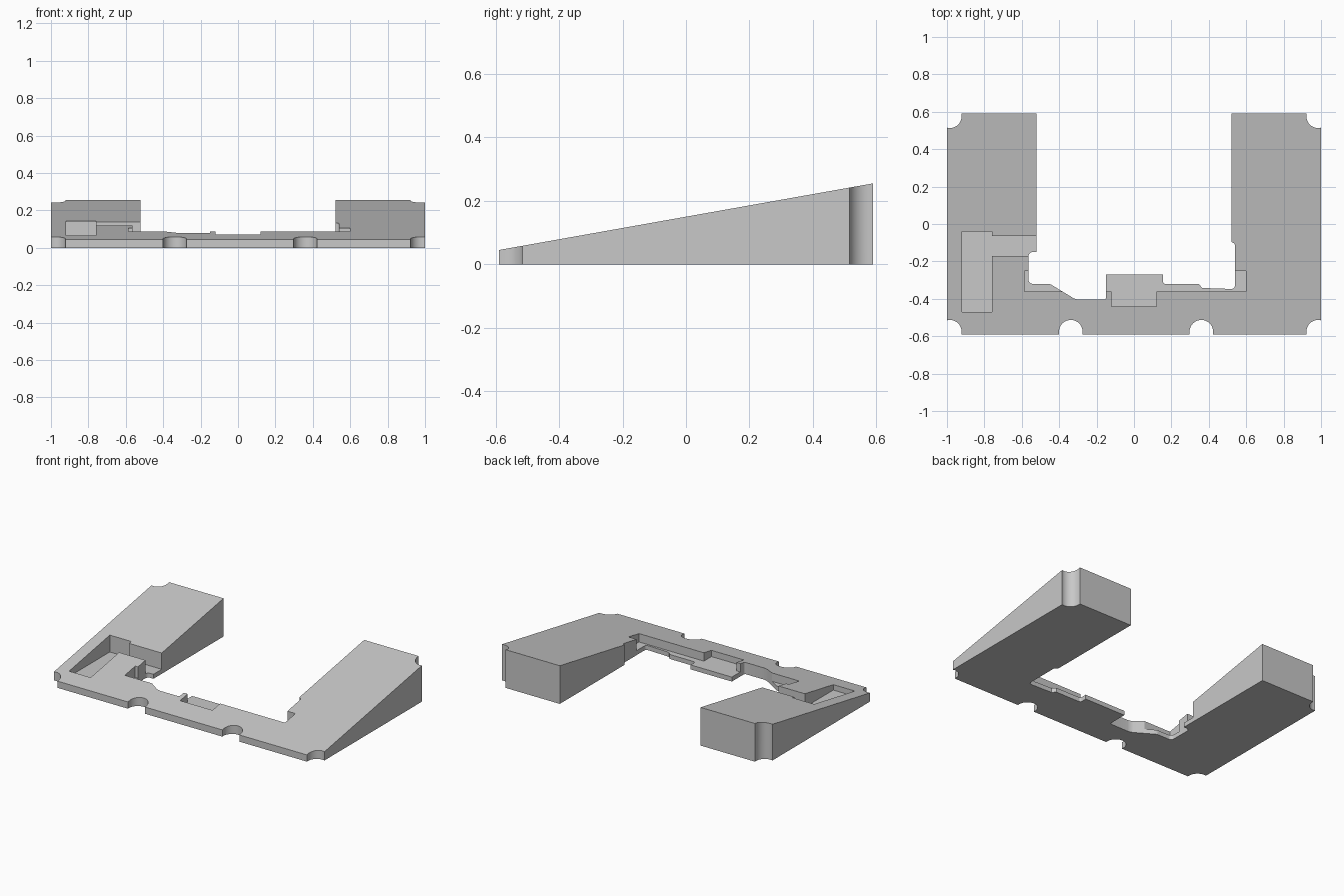
import bpy, bmesh, math
from mathutils import Vector

if "Cube" in bpy.data.objects:
    bpy.data.objects.remove(bpy.data.objects["Cube"], do_unlink=True)

grey = bpy.data.materials.new("Light grey")
grey.use_nodes = True
colour = (0.58, 0.58, 0.58, 1)
grey.diffuse_color = colour
grey.node_tree.nodes["Principled BSDF"].inputs["Base Color"].default_value = colour

BACK, FRONT = 0.59, -0.59
FLOOR = 0.03


def slope(y):
    return 0.045 + 0.178 * (y - FRONT)


def rounded(points, steps=6):
    """Replace each (x, y, radius) corner that has a radius with a curve."""
    out = []
    for i, (x, y, r) in enumerate(points):
        p = Vector((x, y))
        if not r:
            out.append(p)
            continue
        a = p + (Vector(points[i - 1][:2]) - p).normalized() * r
        b = p + (Vector(points[(i + 1) % len(points)][:2]) - p).normalized() * r
        for k in range(steps + 1):
            t = k / steps
            # quarter-ellipse blend from a to b with its tangents towards p
            u, v = 1 - math.sin(t * math.pi / 2), 1 - math.cos(t * math.pi / 2)
            out.append(p + (a - p) * u + (b - p) * v)
    return out


def prism(name, outline, low, top):
    """Extrude an outline upward; top is a height function of y."""
    bm = bmesh.new()
    base = bm.faces.new([bm.verts.new((p[0], p[1], low)) for p in outline])
    new = bmesh.ops.extrude_face_region(bm, geom=[base])["geom"]
    for v in new:
        if isinstance(v, bmesh.types.BMVert):
            v.co.z = top(v.co.y)
    bmesh.ops.recalc_face_normals(bm, faces=bm.faces)
    mesh = bpy.data.meshes.new(name)
    bm.to_mesh(mesh)
    bm.free()
    mesh.materials.append(grey)
    obj = bpy.data.objects.new(name, mesh)
    bpy.context.collection.objects.link(obj)
    return obj


# U-shaped wedge body
outline = [
    (-1, FRONT, 0), (1, FRONT, 0), (1, BACK, 0), (0.52, BACK, 0),
    (0.52, -0.095, 0), (0.54, -0.105, 0.009), (0.54, -0.348, 0.02),
    (0.365, -0.342, 0), (0.345, -0.32, 0), (0.155, -0.32, 0.012),
    (0.155, -0.27, 0), (-0.15, -0.27, 0), (-0.15, -0.405, 0.012),
    (-0.31, -0.405, 0.02), (-0.45, -0.32, 0.01), (-0.565, -0.32, 0.025),
    (-0.565, -0.15, 0.025), (-0.52, -0.15, 0), (-0.52, BACK, 0),
    (-1, BACK, 0),
]
body = prism("wedge_body", rounded(outline), 0, slope)


def cut(cutter):
    mod = body.modifiers.new(cutter.name, 'BOOLEAN')
    mod.operation = 'DIFFERENCE'
    mod.solver = 'EXACT'
    mod.object = cutter
    cutter.hide_render = True
    cutter.hide_viewport = True


# Recessed pockets: side slot with its channel, inner ledge with centre recess
pockets = {
    "side_slot": [(-0.92, -0.47), (-0.76, -0.47), (-0.76, -0.17), (-0.5, -0.17),
                  (-0.5, -0.063), (-0.76, -0.063), (-0.76, -0.04), (-0.92, -0.04)],
    "inner_ledge": [(-0.585, -0.36), (-0.12, -0.36), (-0.12, -0.44), (0.12, -0.44),
                    (0.12, -0.36), (0.6, -0.36), (0.6, -0.25), (-0.585, -0.25)],
}
for name, pts in pockets.items():
    cut(prism(name + "_cutter", pts, FLOOR, lambda y: 0.4))

# Round-ended notches in the corners and along the front edge
R = 0.063
notches = [(sx * 0.985, sy) for sx in (-1, 1) for sy in (-1, 1)]
notches += [(-0.338, -1), (0.36, -1)]
for i, (cx, side) in enumerate(notches):
    cy = side * 0.576
    arc = [(cx + R * math.cos(a), cy - side * R * math.sin(a))
           for a in (math.pi * k / 20 for k in range(21))]
    pts = arc + [(cx - R, side * 0.7), (cx + R, side * 0.7)]
    cut(prism(f"notch_cutter_{i + 1}", pts, -0.1, lambda y: 0.4))

# Bake the cuts, remove the cutters, keep hard edges crisp and notches smooth
bpy.context.view_layer.update()
graph = bpy.context.evaluated_depsgraph_get()
body.data = bpy.data.meshes.new_from_object(body.evaluated_get(graph))
body.modifiers.clear()
for obj in [o for o in bpy.data.objects if "_cutter" in o.name]:
    bpy.data.objects.remove(obj, do_unlink=True)
bpy.context.view_layer.objects.active = body
body.select_set(True)
bpy.ops.object.shade_smooth_by_angle(angle=math.radians(30))
